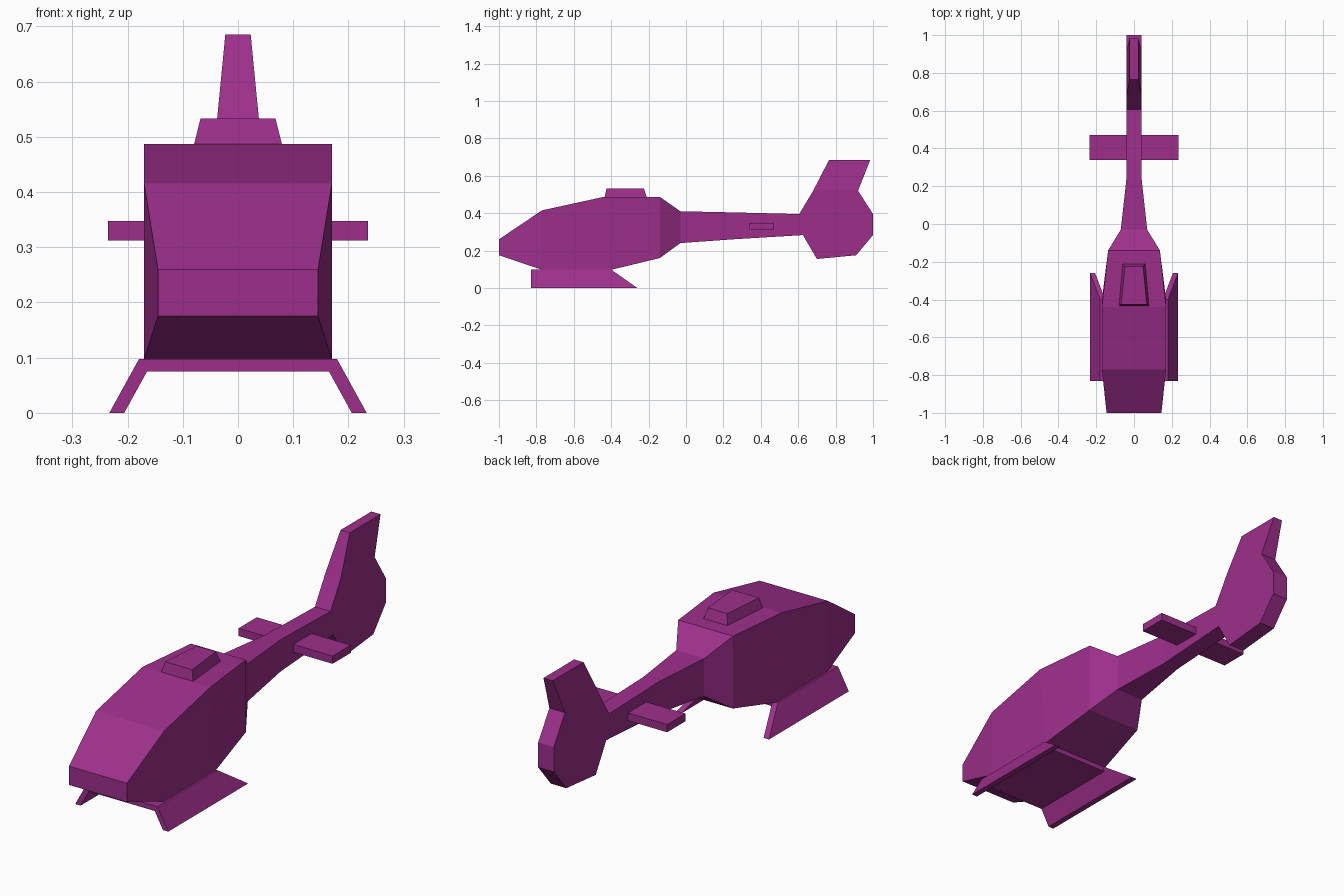
import bpy
import bmesh

cube = bpy.data.objects.get("Cube")
if cube:
    bpy.data.objects.remove(cube, do_unlink=True)

purple = bpy.data.materials.new("purple paint")
purple.use_nodes = True
COLOUR = (0.34, 0.028, 0.26, 1)
purple.diffuse_color = COLOUR
purple.node_tree.nodes["Principled BSDF"].inputs["Base Color"].default_value = COLOUR


def loft(name, rings):
    """Bridge rings of equal point count into a closed, flat-shaded solid."""
    bm = bmesh.new()
    loops = [[bm.verts.new(p) for p in ring] for ring in rings]
    for a, b in zip(loops, loops[1:]):
        for i in range(len(a)):
            j = (i + 1) % len(a)
            bm.faces.new((a[i], a[j], b[j], b[i]))
    bm.faces.new(loops[0])
    bm.faces.new(loops[-1])
    bmesh.ops.recalc_face_normals(bm, faces=bm.faces)
    mesh = bpy.data.meshes.new(name)
    bm.to_mesh(mesh)
    bm.free()
    mesh.materials.append(purple)
    obj = bpy.data.objects.new(name, mesh)
    bpy.context.collection.objects.link(obj)
    return obj


def section(half, y_low, z_low, y_top, z_top):
    return [(-half, y_low, z_low), (half, y_low, z_low),
            (half, y_top, z_top), (-half, y_top, z_top)]


def box(name, x, y, z):
    return loft(name, [section(x, y[0], z[0], y[0], z[1]),
                       section(x, y[1], z[0], y[1], z[1])])


# Cabin and tail boom: half width, lower y, lower z, upper y, upper z
loft("fuselage", [section(*s) for s in (
    (0.145, -1.0, 0.175, -1.0, 0.26),
    (0.17, -0.77, 0.097, -0.77, 0.415),
    (0.17, -0.40, 0.097, -0.44, 0.487),
    (0.137, -0.14, 0.16, -0.14, 0.487),
    (0.07, -0.03, 0.24, -0.03, 0.41),
    (0.039, 0.25, 0.26, 0.25, 0.404),
    (0.039, 0.63, 0.283, 0.61, 0.395))])

# Tail fin: front and back outline at each height, thinner towards the top
fin = [(0.155, 0.70, 0.91, 0.039), (0.283, 0.625, 1.0, 0.039),
       (0.395, 0.605, 1.0, 0.039), (0.52, 0.68, 0.92, 0.039),
       (0.685, 0.765, 0.985, 0.023)]
rings = [[(-w, f, z), (w, f, z), (w, b, z), (-w, b, z)] for z, f, b, w in fin]
# The lower edge rises slightly towards the back
rings[0] = [(x, y, 0.175 if y > 0.8 else z) for x, y, z in rings[0]]
loft("tail_fin", rings)

# Roof housing, narrower at the back
loft("rotor_housing", [
    [(-0.08, -0.435, 0.485), (0.08, -0.435, 0.485),
     (0.06, -0.21, 0.485), (-0.06, -0.21, 0.485)],
    [(-0.068, -0.425, 0.533), (0.068, -0.425, 0.533),
     (0.048, -0.225, 0.533), (-0.048, -0.225, 0.533)]])

box("stabilizer", 0.235, (0.34, 0.47), (0.312, 0.347))
box("belly_plate", 0.165, (-0.83, -0.40), (0.075, 0.098))

# Splayed landing skids, longer at the ground
for side, name in ((1, "left_skid"), (-1, "right_skid")):
    loft(name, [
        [(side * a, -0.83, z), (side * b, -0.83, z),
         (side * b, back, z), (side * a, back, z)]
        for z, a, b, back in ((0, 0.206, 0.233, -0.26),
                              (0.098, 0.152, 0.179, -0.40))])
